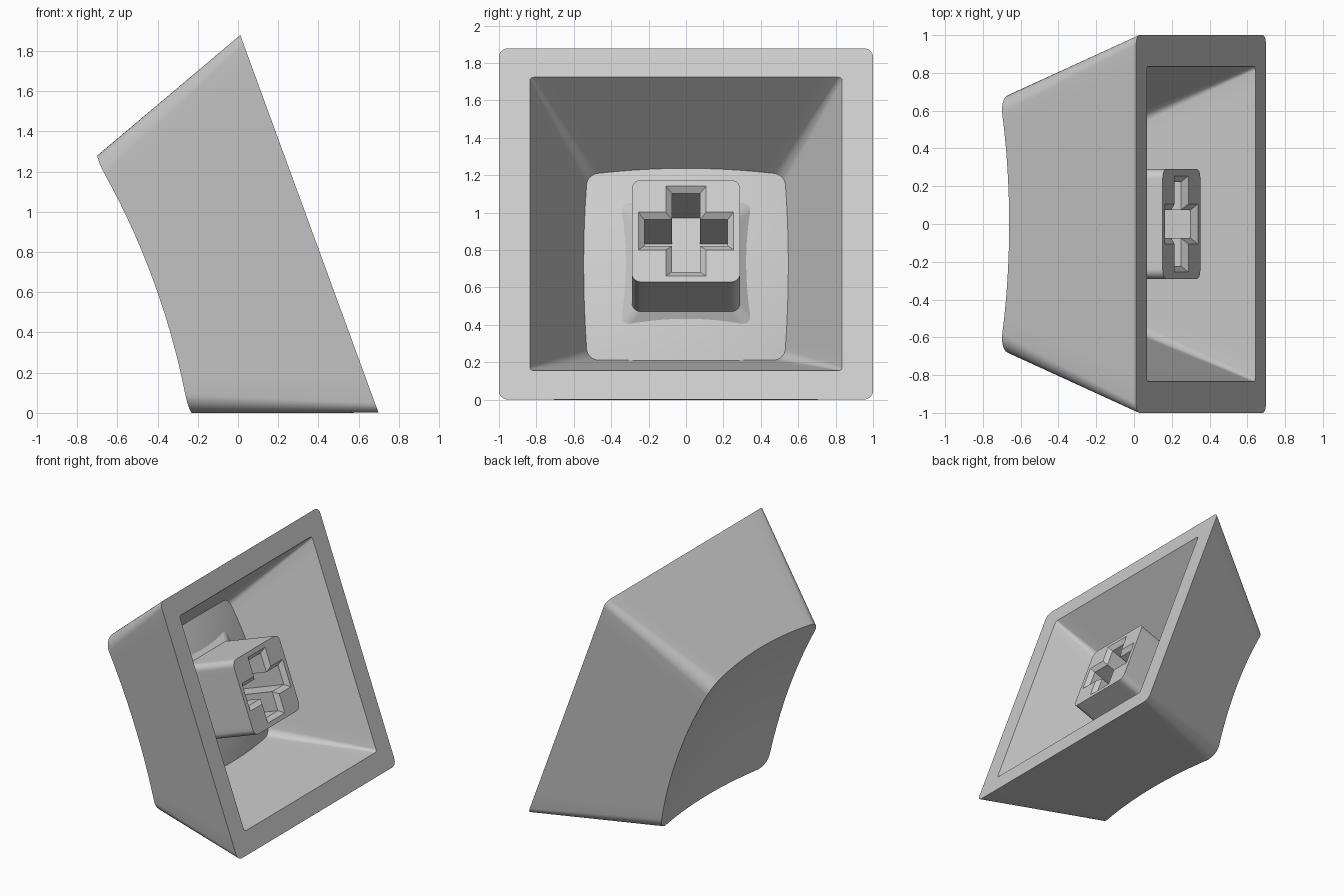
import bpy, bmesh, math
from mathutils import Vector

if "Cube" in bpy.data.objects:
    bpy.data.objects.remove(bpy.data.objects["Cube"], do_unlink=True)

TILT = math.radians(20.1)
SIN, COS = math.sin(TILT), math.cos(TILT)
ARC, SIDE = 8, 14          # segments per corner and per straight side

plastic = bpy.data.materials.new("grey plastic")
plastic.use_nodes = True
GREY = (0.6, 0.6, 0.6, 1)
plastic.diffuse_color = GREY
plastic.node_tree.nodes["Principled BSDF"].inputs["Base Color"].default_value = GREY


def place(p):
    """Cap space (across, up, depth from the open rim) to the tilted standing pose."""
    y, u, h = p
    return Vector((0.355 - SIN * u - COS * h, y, 0.94 + COS * u - SIN * h))


def rounded_square(half, radius):
    """Function of an index giving points round a square, half and radius in cap units."""
    pts, c = [], half - radius
    for k in range(4):
        turn = k * math.pi / 2
        corner = []
        for i in range(ARC + 1):
            a = i / ARC * math.pi / 2
            corner.append((c + radius * math.cos(a), c + radius * math.sin(a)))
        for i in range(1, SIDE):
            corner.append((c - 2 * c * i / SIDE, half))
        for x, y in corner:
            pts.append((x * math.cos(turn) - y * math.sin(turn),
                        x * math.sin(turn) + y * math.cos(turn)))
    return pts


def flat_ring(outline, h):
    return [(x, y, h) for x, y in outline]


def add_ring(bm, points):
    return [bm.verts.new(place(p)) for p in points]


def bridge(bm, a, b):
    n = len(a)
    for i in range(n):
        j = (i + 1) % n
        bm.faces.new((a[i], a[j], b[j], b[i]))


def finish(bm, name):
    bmesh.ops.recalc_face_normals(bm, faces=bm.faces)
    mesh = bpy.data.meshes.new(name)
    bm.to_mesh(mesh)
    bm.free()
    mesh.materials.append(plastic)
    obj = bpy.data.objects.new(name, mesh)
    bpy.context.collection.objects.link(obj)
    bpy.ops.object.select_all(action="DESELECT")
    obj.select_set(True)
    bpy.context.view_layer.objects.active = obj
    bpy.ops.object.shade_smooth_by_angle(angle=math.radians(30))
    return obj


def tapered_bowl(bm, half, taper, radius, growth, centre_h, sphere_r):
    """Tapered wall closed by a spherical end; returns its open rim ring."""
    def dish(x, y):
        return centre_h + sphere_r - math.sqrt(sphere_r ** 2 - x * x - y * y)

    base = rounded_square(half, radius)
    far = rounded_square(half - taper, radius + growth)   # wall section at depth 1
    edge = []
    for (x0, y0), (x1, y1) in zip(base, far):
        h = centre_h
        for _ in range(30):                               # where the wall meets the sphere
            x, y = x0 + (x1 - x0) * h, y0 + (y1 - y0) * h
            h = dish(x, y)
        edge.append((x, y, h))
    rim = add_ring(bm, flat_ring(base, 0))
    last = add_ring(bm, edge)
    bridge(bm, rim, last)
    steps = 10
    for s in range(1, steps):
        f = 1 - s / steps
        ring = add_ring(bm, [(x * f, y * f, dish(x * f, y * f)) for x, y, _ in edge])
        bridge(bm, last, ring)
        last = ring
    tip = bm.verts.new(place((0, 0, centre_h)))
    for i in range(len(last)):
        bm.faces.new((last[i], last[(i + 1) % len(last)], tip))
    return rim


# Cap shell: dished outside, domed ceiling inside, flat rim between
bm = bmesh.new()
outer = tapered_bowl(bm, 1.0, 0.364, 0.05, 0.06, 0.757, 3.6)
inner = tapered_bowl(bm, 0.835, 0.457, 0.02, 0.06, 0.58, 3.0)
bridge(bm, outer, inner)
finish(bm, "cap_shell")


def cross(width, length):
    """Outline of a plus shape."""
    quarter = [(length, -width), (length, width), (width, width)]
    pts = []
    for k in range(4):
        c, s = ((1, 0), (0, 1), (-1, 0), (0, -1))[k]
        pts += [(x * c - y * s, x * s + y * c) for x, y in quarter]
    return pts


# Stem: rounded post flaring into the ceiling, with a chamfered cross socket
bm = bmesh.new()
root = add_ring(bm, flat_ring(rounded_square(0.40, 0.05), 0.66))
neck = add_ring(bm, flat_ring(rounded_square(0.29, 0.05), 0.572))
end = add_ring(bm, flat_ring(rounded_square(0.29, 0.05), 0.11))
bridge(bm, root, neck)
bridge(bm, neck, end)
bm.faces.new(root)

mouth = add_ring(bm, flat_ring(cross(0.107, 0.255), 0.11))
throat = add_ring(bm, flat_ring(cross(0.075, 0.223), 0.14))
floor = add_ring(bm, flat_ring(cross(0.075, 0.223), 0.52))
bridge(bm, mouth, throat)
bridge(bm, throat, floor)
bm.faces.new(floor)
loops = [bm.edges.get((r[i - 1], r[i])) for r in (end, mouth) for i in range(len(r))]
bmesh.ops.triangle_fill(bm, edges=loops, use_beauty=True)
finish(bm, "stem")
